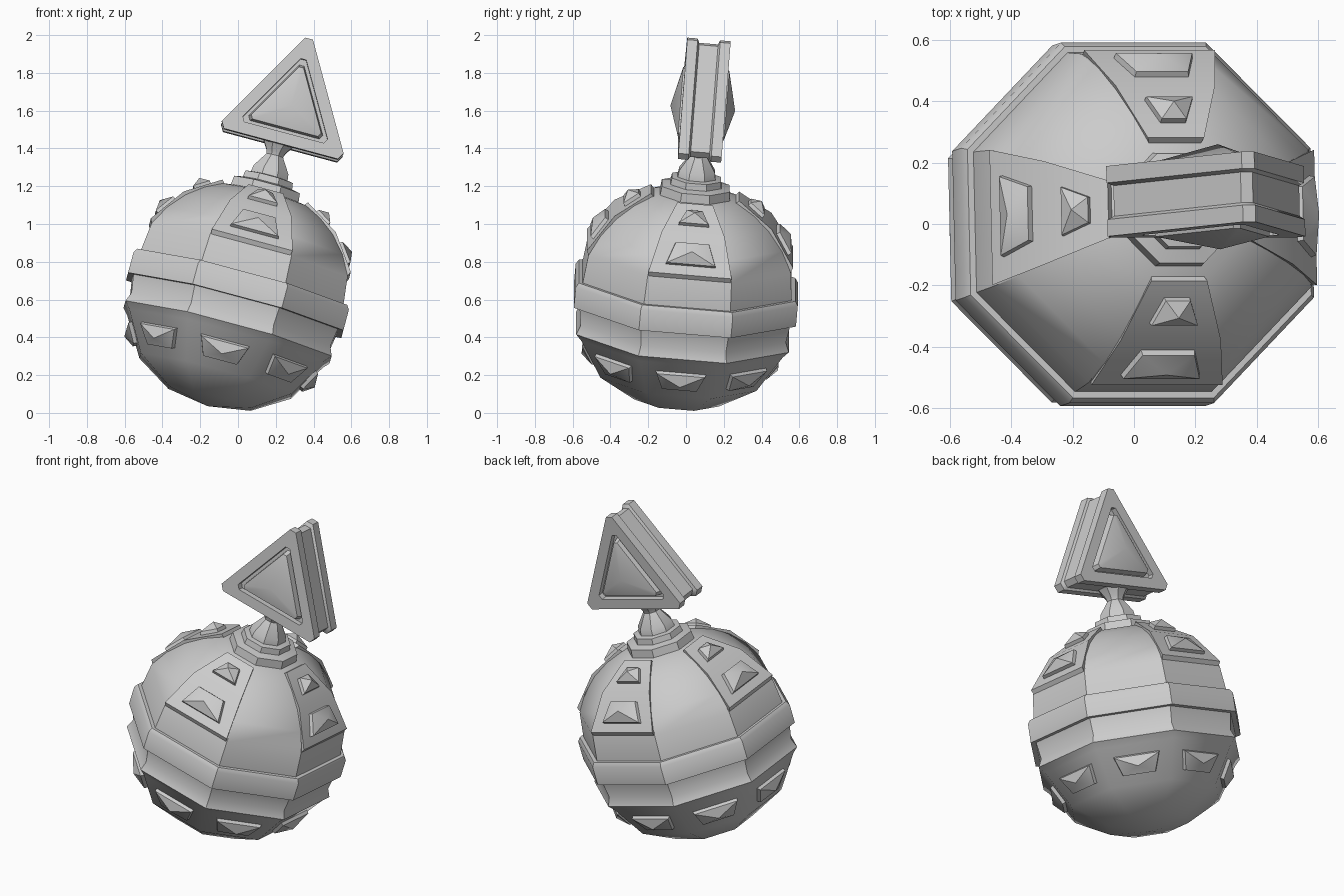
import bpy
import bmesh
from math import sin, cos, tan, pi, radians
from mathutils import Matrix, Vector, Euler

if "Cube" in bpy.data.objects:
    bpy.data.objects.remove(bpy.data.objects["Cube"], do_unlink=True)

# The whole ornament leans right and slightly back
LEAN = Matrix.Translation((0, 0, 0.635)) @ Euler((radians(-5), radians(15), 0)).to_matrix().to_4x4()

grey = bpy.data.materials.new("stone grey")
grey.use_nodes = True
GREY = (0.6, 0.6, 0.6, 1)
grey.diffuse_color = GREY
grey.node_tree.nodes["Principled BSDF"].inputs["Base Color"].default_value = GREY


def loft(name, rings):
    """Skin a list of equal-length rings, cap both ends, lean into place."""
    bm = bmesh.new()
    loops = [[bm.verts.new(p) for p in ring] for ring in rings]
    n = len(loops[0])
    for a, b in zip(loops, loops[1:]):
        for i in range(n):
            j = (i + 1) % n
            bm.faces.new((a[i], a[j], b[j], b[i]))
    bm.faces.new(loops[0])
    bm.faces.new(loops[-1])
    bmesh.ops.remove_doubles(bm, verts=bm.verts[:], dist=0.0005)
    bmesh.ops.recalc_face_normals(bm, faces=bm.faces[:])
    mesh = bpy.data.meshes.new(name)
    bm.to_mesh(mesh)
    bm.free()
    mesh.materials.append(grey)
    obj = bpy.data.objects.new(name, mesh)
    bpy.context.collection.objects.link(obj)
    obj.matrix_world = LEAN
    bpy.ops.object.select_all(action="DESELECT")
    obj.select_set(True)
    bpy.context.view_layer.objects.active = obj
    bpy.ops.object.shade_smooth_by_angle(angle=radians(35))
    return obj


def octagon(r, z):
    c = r / cos(pi / 8)
    return [(c * cos(pi / 8 + k * pi / 4), c * sin(pi / 8 + k * pi / 4), z) for k in range(8)]


def polar(radius, degrees):
    """Profile point (r, z) measured from the upper pole."""
    return radius * sin(radians(degrees)), radius * cos(radians(degrees))


# Eight-sided globe with its raised belt
globe = [(0, -0.623), (0.225, -0.58), (0.415, -0.456), (0.535, -0.25),
         (0.565, -0.215), (0.545, -0.165), (0.56, -0.068), (0.59, -0.068),
         (0.59, 0.045), (0.575, 0.068), (0.555, 0.068)]
globe += [polar(0.58, a) for a in (68, 56, 44, 33, 23, 0)]
loft("globe", [octagon(r, z) for r, z in globe])

# Stepped collar and waisted neck
neck = [(0.19, 0.5), (0.18, 0.59), (0.135, 0.6), (0.13, 0.635), (0.1, 0.64),
        (0.095, 0.675), (0.045, 0.755), (0.05, 0.775), (0.085, 0.83)]
loft("neck", [octagon(r, z) for r, z in neck])


def panel(name, turn):
    """Raised curved plate covering one upper face of the globe."""
    spin = Matrix.Rotation(turn, 3, "Z")
    side = [polar(0.54, 72), polar(0.6, 66), polar(0.6, 44), polar(0.6, 23), polar(0.53, 20)]
    rings = [[spin @ Vector((r, s * r * 0.975 * tan(pi / 8), z)) for r, z in side] for s in (-1, 1)]
    loft(name, rings)


def stud(name, turn, centre, tilt, low, high, height):
    """Trapezoid stud with a short rim and a pyramid top."""
    spin = Matrix.Rotation(turn, 3, "Z")
    origin = Vector((centre[0], 0, centre[1]))
    out = Vector((sin(radians(tilt)), 0, cos(radians(tilt))))
    up = Vector((-out.z, 0, out.x))
    side = Vector((0, 1, 0))
    base = [(-low, -height), (low, -height), (high, height), (-high, height)]
    rings = []
    for lift, scale in ((-0.03, 1), (0.02, 0.92), (0.054, 0)):
        rings.append([spin @ (origin + out * lift + (side * a + up * b) * scale / 2) for a, b in base])
    loft(name, rings)


# Panels with two studs on the four main faces
for k, label in enumerate(("left", "back", "right", "front")):
    turn = k * pi / 2
    panel(label + "_panel", turn)
    stud(label + "_large_stud", turn, polar(0.589, 55), 55, 0.28, 0.19, 0.13)
    stud(label + "_small_stud", turn, polar(0.59, 33.5), 33.5, 0.17, 0.09, 0.1)

# Lower ring of studs on every face
for k in range(8):
    stud("lower_stud_%d" % k, k * pi / 4, (0.475, -0.353), 120, 0.2, 0.28, 0.12)


def triangle(radius, y):
    """Triangle with clipped tips, standing upright over the neck."""
    tips = [Vector((0.015 + radius * cos(pi / 2 + a), y, 1.02 + radius * sin(pi / 2 + a)))
            for a in (0, 2 * pi / 3, 4 * pi / 3)]
    ring = []
    for i in range(3):
        ring += [tips[i].lerp(tips[i - 1], 0.06), tips[i].lerp(tips[(i + 1) % 3], 0.06)]
    return ring


# Triangular topper: grooved rim, sunken pocket and pyramid on both sides
half = [(0, 0.172), (0.235, 0.122), (0.25, 0.08), (0.285, 0.08), (0.285, 0.115),
        (0.41, 0.115), (0.41, 0.06), (0.385, 0.05)]
outline = [(r, -y) for r, y in half] + half[::-1]
loft("triangle_topper", [triangle(r, y) for r, y in outline])
